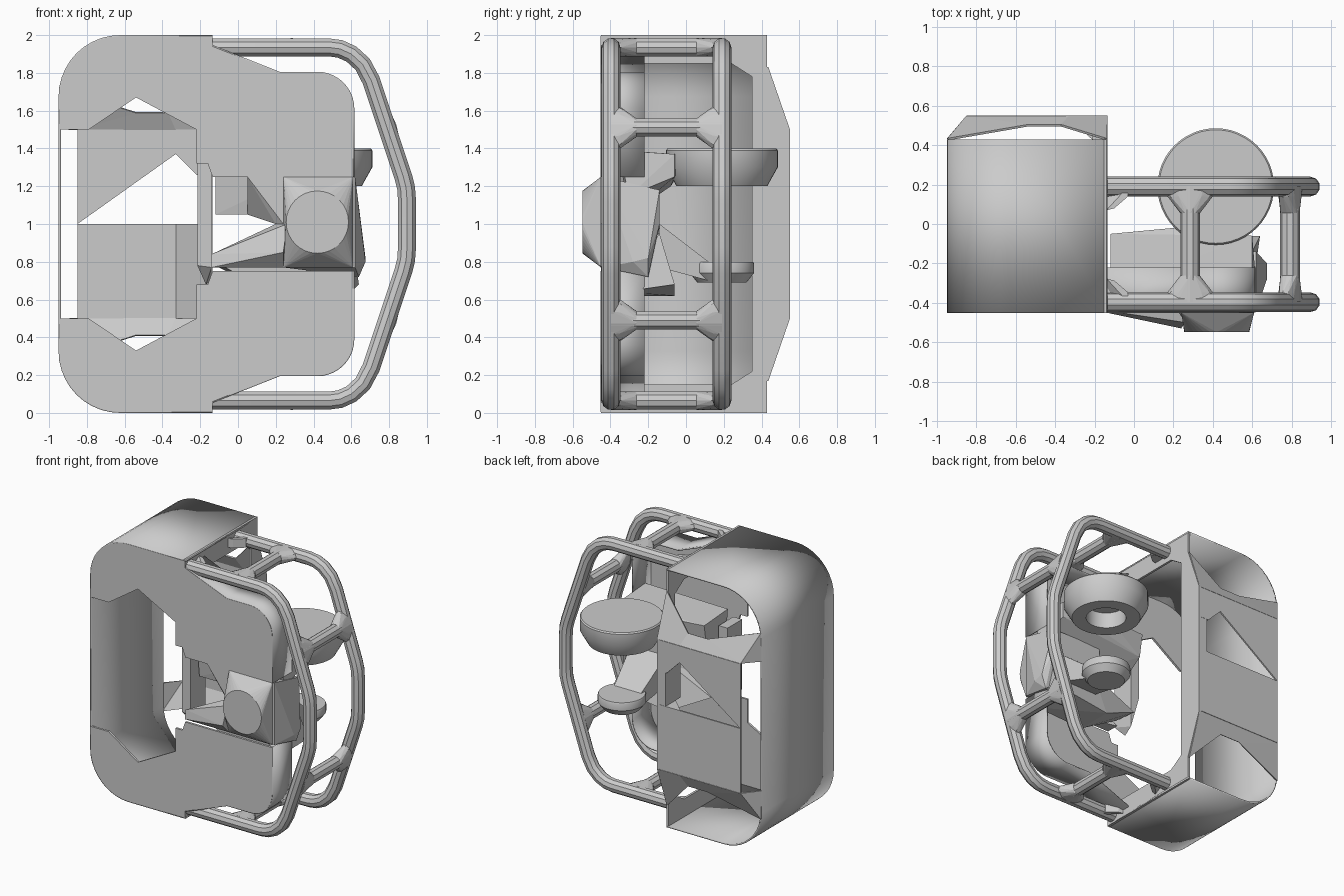
import bpy, bmesh, math
from mathutils import Vector

if "Cube" in bpy.data.objects:
    bpy.data.objects.remove(bpy.data.objects["Cube"])

def finish(name, bm, smooth=False):
    bmesh.ops.recalc_face_normals(bm, faces=bm.faces)
    me = bpy.data.meshes.new(name)
    bm.to_mesh(me)
    bm.free()
    ob = bpy.data.objects.new(name, me)
    bpy.context.collection.objects.link(ob)
    if smooth:
        bpy.ops.object.select_all(action='DESELECT')
        ob.select_set(True)
        bpy.context.view_layer.objects.active = ob
        bpy.ops.object.shade_smooth_by_angle(angle=math.radians(35))
    return ob

def hull(name, pts):
    bm = bmesh.new()
    for p in pts:
        bm.verts.new(p)
    res = bmesh.ops.convex_hull(bm, input=bm.verts)
    junk = [g for g in res['geom_interior'] if isinstance(g, bmesh.types.BMVert)]
    bmesh.ops.delete(bm, geom=junk, context='VERTS')
    return finish(name, bm)

def box(name, x0, x1, y0, y1, z0, z1):
    return hull(name, [(x, y, z) for x in (x0, x1) for y in (y0, y1) for z in (z0, z1)])

def prism(name, pts, axis, a, b):
    # 2D outline in xz (axis 'y') or yz (axis 'x'), extruded from a to b
    bm = bmesh.new()
    put = (lambda p, t: (p[0], t, p[1])) if axis == 'y' else (lambda p, t: (t, p[0], p[1]))
    f = bm.faces.new([bm.verts.new(put(p, a)) for p in pts])
    r = bmesh.ops.extrude_face_region(bm, geom=[f])
    d = Vector((0, b - a, 0)) if axis == 'y' else Vector((b - a, 0, 0))
    bmesh.ops.translate(bm, verts=[v for v in r['geom'] if isinstance(v, bmesh.types.BMVert)], vec=d)
    return finish(name, bm)

def sheet(name, faces, thick=0.012, smooth=False):
    bm = bmesh.new()
    for f in faces:
        bm.faces.new([bm.verts.new(p) for p in f])
    bmesh.ops.remove_doubles(bm, verts=bm.verts, dist=1e-4)
    ob = finish(name, bm, smooth)
    m = ob.modifiers.new("thickness", 'SOLIDIFY')
    m.thickness, m.offset = thick, 0
    return ob

def ribbon(name, path, y0, y1, smooth=True):
    return sheet(name, [[(*[p[0], y0], p[1]), (p[0], y1, p[1]), (q[0], y1, q[1]), (q[0], y0, q[1])]
                        for p, q in zip(path, path[1:])], 0.012, smooth)

def arc(cx, cz, r, a0, a1, n=10):
    return [(cx + r * math.cos(math.radians(a0 + (a1 - a0) * i / n)),
             cz + r * math.sin(math.radians(a0 + (a1 - a0) * i / n))) for i in range(n + 1)]

def flip(pts):
    # mirror an xz, yz or xyz list about z = 1
    return [(*p[:-1], 2 - p[-1]) for p in pts]

def lathe(name, prof, cx, cy, n=48):
    bm = bmesh.new()
    vs = [bm.verts.new((cx + r, cy, z)) for r, z in prof]
    es = [bm.edges.new(e) for e in zip(vs, vs[1:])]
    bmesh.ops.spin(bm, geom=vs + es, cent=(cx, cy, 0), axis=(0, 0, 1), angle=2 * math.pi, steps=n)
    bmesh.ops.remove_doubles(bm, verts=bm.verts, dist=1e-4)
    return finish(name, bm, True)

def tube(name, pts, r=0.05):
    cu = bpy.data.curves.new(name + "_path", 'CURVE')
    cu.dimensions, cu.bevel_depth, cu.bevel_resolution, cu.use_fill_caps = '3D', r, 3, True
    s = cu.splines.new('POLY')
    s.points.add(len(pts) - 1)
    for p, q in zip(s.points, pts):
        p.co = (*q, 1)
    tmp = bpy.data.objects.new(name + "_tmp", cu)
    bpy.context.collection.objects.link(tmp)
    me = bpy.data.meshes.new_from_object(tmp.evaluated_get(bpy.context.evaluated_depsgraph_get()))
    bpy.data.objects.remove(tmp)
    bm = bmesh.new()
    bm.from_mesh(me)
    return finish(name, bm, True)

# Curved outer shell
corner = arc(-0.624, 1.674, 0.32, 90, 180)
half = [(-0.135, 1.994)] + corner
ribbon("outer_shell", half + flip(half)[::-1], -0.45, 0.43)

# Front plate halves, with turned-back rims on the right
rim = [(-0.135, 1.94), (0.22, 1.80)] + arc(0.42, 1.61, 0.19, 90, 0) + [(0.61, 1.25)]
plate = half + [(-0.95, 1.5), (-0.79, 1.5), (-0.54, 1.67), (-0.22, 1.5), (-0.22, 1.32),
                (-0.16, 1.32), (-0.135, 1.25)] + rim[::-1]
for tag, f in (("upper", list), ("lower", flip)):
    prism(tag + "_front_plate", f(plate), 'y', -0.452, -0.435)
    ribbon(tag + "_plate_rim", f(rim), -0.45, -0.22)

# Side wall frame with the rear pillar
prism("side_frame", [(-.45, 0), (.43, 0), (.43, .18), (.55, .5), (.55, 1.5), (.43, 1.83), (.43, 2), (-.45, 2),
                     (-.45, 1.85), (.24, 1.85), (.35, 1.78), (.35, .22), (.24, .15), (-.45, .15)],
      'x', -0.152, -0.135)
box("pillar_core", -0.21, -0.14, 0.37, 0.548, 1.0, 1.5)
hull("pillar_base", [(x, y, z) for x, y in ((-0.33, .54), (-0.14, .36), (-0.14, .548)) for z in (0.5, 1.0)])

# Rear panels and sloping rear beams
sheet("rear_lower_panel", [[(-0.85, .544, .5), (-0.14, .544, .5), (-0.14, .544, 1), (-0.85, .544, 1)]])
sheet("rear_upper_panel", [[(-0.85, .544, 1.0), (-0.33, .544, 1.37), (-0.22, .544, 1.26),
                            (-0.14, .544, 1.26), (-0.14, .544, 1.5), (-0.85, .544, 1.5)]])
beam = [[(-0.945, .43, 1.72), (-0.945, .43, 1.5), (-0.85, .544, 1.5)],
        [(-0.945, .43, 1.72), (-0.85, .544, 1.5), (-0.54, .50, 1.59)],
        [(-0.85, .544, 1.5), (-0.33, .544, 1.5), (-0.37, .50, 1.59), (-0.54, .50, 1.59)],
        [(-0.33, .544, 1.5), (-0.14, .544, 1.5), (-0.14, .43, 1.83), (-0.37, .50, 1.59)]]
sheet("rear_upper_beam", beam)
sheet("rear_lower_beam", [flip(f) for f in beam])

# Tubular guard: two rails, four cross bars with flared ends
top = [(-0.14, 1.935), (0.48, 1.935), (0.54, 1.927), (0.60, 1.90), (0.66, 1.845), (0.705, 1.76),
       (0.875, 1.25), (0.89, 1.19), (0.895, 1.12)]
rail = top + flip(top)[::-1]
Y0, Y1 = -0.397, 0.19
for tag, y in (("front", Y0), ("rear", Y1)):
    tube(tag + "_guard_rail", [(x, y, z) for x, z in rail])
    s = 1 if y < 0 else -1
    for end, f in (("upper", list), ("lower", flip)):
        hull(f"{tag}_{end}_rail_foot", f([(x, y + s * w, z) for x, w in ((-.14, .12), (-.1, .11), (-.03, .05))
                                          for z in (1.9, 1.97)] + [(-.14, y, 1.9), (-.03, y, 1.97)]))
bars = [(0.285, 1.935, Vector((1, 0, 0))), (0.792, 1.51, Vector((0.316, 0, -0.949)))]
for i, (x, z, t) in enumerate(bars):
    for end, m in (("upper", 1), ("lower", -1)):
        zz = z if m > 0 else 2 - z
        tan = Vector((t.x, 0, t.z * m))
        nor = Vector((-tan.z, 0, tan.x))
        tube(f"{end}_cross_bar_{i}", [(x, Y0, zz), (x, Y1, zz)])
        for tag, y, s in (("front", Y0, 1), ("rear", Y1, -1)):
            pts = []
            for d, w in ((0.0, 2.6), (0.05, 2.3), (0.135, 1.0)):
                for k in range(12):
                    a = k * math.pi / 6
                    pts.append(Vector((x, y + s * d, zz)) + tan * 0.05 * w * math.cos(a)
                               + nor * 0.049 * math.sin(a))
            hull(f"{tag}_{end}_bar_flare_{i}", pts)

# Front hub: square base tapering to a round face, plus the ramp beside it
hull("front_hub", [(x, -0.45, z) for x in (.24, .61) for z in (.77, 1.25)] +
     [(x, -0.549, z) for x, z in arc(0.42, 1.01, 0.165, 0, 348.75, 31)])
hull("hub_ramp", [(-.14, -.45, .77), (-.14, -.44, .84), (.24, -.53, .85), (.26, -.5, 1.0), (.24, -.45, .77),
                  (.2, -.4, 1.0), (-.14, -.35, .77)])
hull("hub_upper_web", [(.05, -.45, 1.25), (.24, -.45, 1.25), (.24, -.45, 1.0), (.2, -.42, 1.0),
                       (.05, -.3, 1.05), (.05, -.3, 1.25), (.24, -.2, 1.1)])

# Central body behind the plate
hull("central_body", [(.24, -.44, .77), (.24, -.44, 1.25), (.62, -.44, .77), (.62, -.44, 1.25), (.2, -.14, 1.18),
                      (.2, -.14, .98), (.62, -.14, 1.18), (.64, -.2, .72), (.675, -.2, .82), (.675, -.28, .8),
                      (.62, -.14, 1.0)])
hull("upper_arm", [(-.12, -.34, 1.39), (-.12, -.05, 1.37), (-.12, -.3, 1.05), (-.12, -.08, 1.2), (.2, -.3, 1.05),
                   (.2, -.02, 1.36), (.2, -.05, 1.25), (.6, -.06, 1.37), (.6, -.06, 1.25), (.6, -.36, 1.39),
                   (.62, -.3, 1.15)])
hull("lower_arm", [(-.12, -.34, .8), (-.12, -.14, .78), (.2, -.34, .62), (.2, -.06, .62), (.6, -.34, .64),
                   (.64, -.06, .68), (.25, -.14, .95), (.6, -.14, .95), (.24, -.36, .9)])
box("control_column", -0.215, -0.14, -0.38, -0.2, 0.96, 1.32)
hull("control_column_foot", [(-.215, -.38, .96), (-.14, -.38, .96), (-.215, -.38, .78), (-.14, -.38, .77),
                             (-.215, -.2, .96), (-.14, -.2, .96), (-.17, -.3, .68), (-.14, -.2, .7)])

# Upper and lower round pads with the strut to the lower one
lathe("upper_pad", [(0, 1.4), (.288, 1.4), (.296, 1.39), (.296, 1.30), (.24, 1.2), (.14, 1.2), (.14, 1.32),
                    (0, 1.32)], 0.415, 0.19)
lathe("lower_pad", [(0, .8), (.165, .8), (.17, .79), (.17, .74), (.13, .69), (0, .69)], 0.415, 0.19)
hull("lower_pad_strut", [(.27, -.14, 1.0), (.57, -.14, 1.0), (.27, -.14, .77), (.57, -.14, .77),
                         (.30, .12, .8), (.53, .12, .8), (.30, .12, .7), (.53, .12, .7)])
